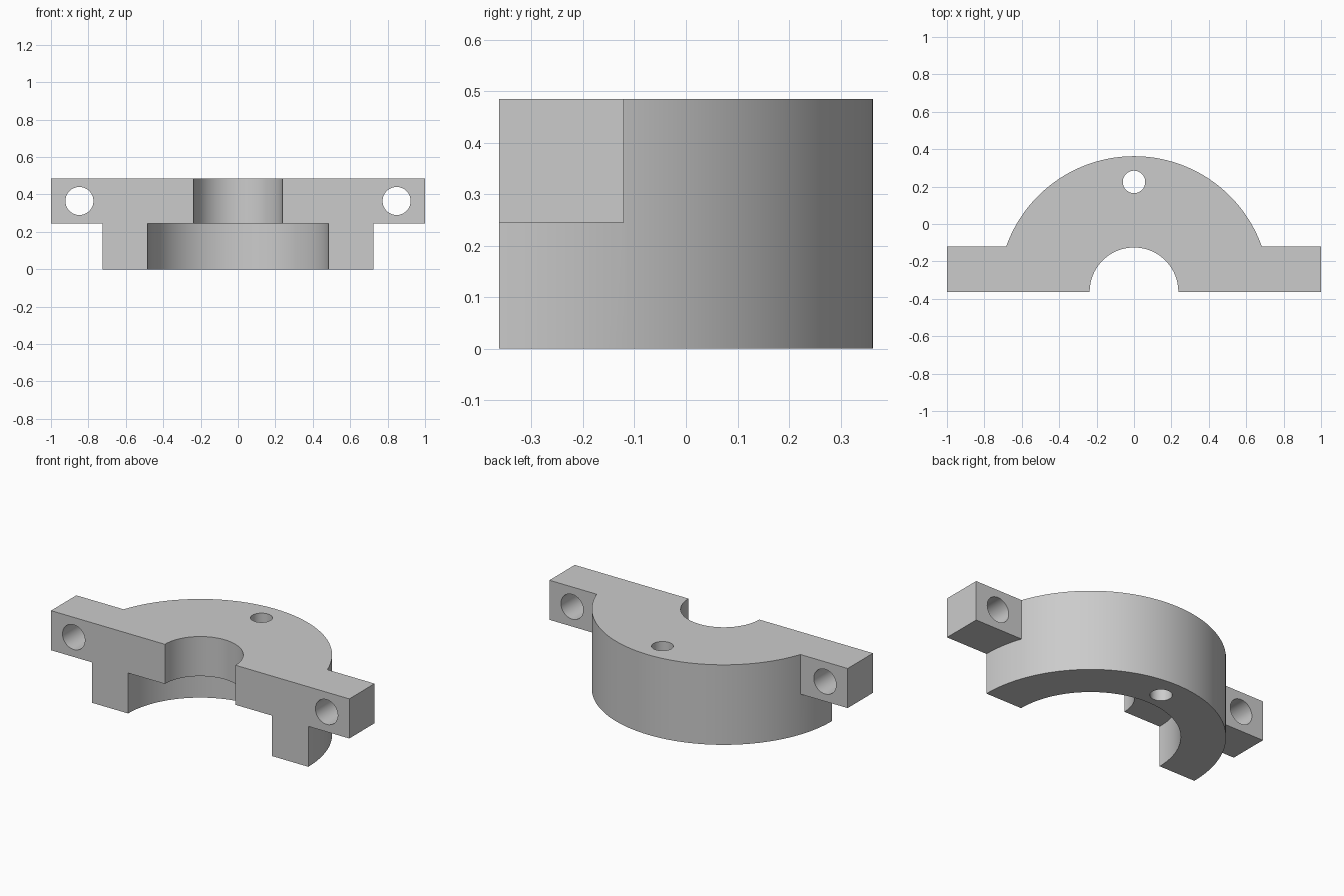
import bpy
from math import radians

if "Cube" in bpy.data.objects:
    bpy.data.objects.remove(bpy.data.objects["Cube"], do_unlink=True)

AXIS_Y = -0.3625      # split plane, holding the bore axis
HEIGHT = 0.485
STEP_Z = 0.245        # underside of the ears and top of the counterbore

grey = bpy.data.materials.new("plain grey")
grey.use_nodes = True
colour = (0.6, 0.6, 0.6, 1)
grey.diffuse_color = colour
grey.node_tree.nodes["Principled BSDF"].inputs["Base Color"].default_value = colour


def cylinder(name, radius, centre, depth, sides=64, tilt=0):
    bpy.ops.mesh.primitive_cylinder_add(vertices=sides, radius=radius, depth=depth,
                                        location=centre, rotation=(radians(tilt), 0, 0))
    obj = bpy.context.object
    obj.name = name
    obj.data.materials.append(grey)
    return obj


def box(name, low, high):
    centre = [(a + b) / 2 for a, b in zip(low, high)]
    bpy.ops.mesh.primitive_cube_add(size=1, location=centre)
    obj = bpy.context.object
    obj.name = name
    obj.scale = [b - a for a, b in zip(low, high)]
    obj.data.materials.append(grey)
    return obj


def combine(target, tool, operation):
    """Apply one boolean and discard its tool."""
    tool.hide_render = True
    mod = target.modifiers.new(tool.name, "BOOLEAN")
    mod.operation = operation
    mod.solver = "EXACT"
    mod.object = tool
    bpy.context.view_layer.objects.active = target
    bpy.ops.object.modifier_apply(modifier=mod.name)
    bpy.data.objects.remove(tool, do_unlink=True)


# Round body and ear bar, oversized and then trimmed to the half block
clamp = cylinder("clamp_half", 0.725, (0, AXIS_Y, 0.25), 0.8, 128)
combine(clamp, box("ear_bar", (-1.1, -0.6, STEP_Z), (1.1, -0.12, 0.6)), "UNION")
combine(clamp, box("envelope", (-1, AXIS_Y, 0), (1, 0.5, HEIGHT)), "INTERSECT")

# Stepped bore: narrow at the top, wide below
combine(clamp, cylinder("bore", 0.237, (0, AXIS_Y, 0.25), 1, 96), "DIFFERENCE")
combine(clamp, cylinder("counterbore", 0.483, (0, AXIS_Y, STEP_Z - 0.25), 0.5, 128), "DIFFERENCE")

# Pin hole through the body, bolt holes through the ears
combine(clamp, cylinder("pin_hole", 0.06, (0, 0.225, 0.25), 1), "DIFFERENCE")
for side in (-1, 1):
    hole = cylinder("bolt_hole", 0.075, (side * 0.848, -0.25, 0.365), 0.6, tilt=90)
    combine(clamp, hole, "DIFFERENCE")

# Smooth round walls, crisp edges
bpy.ops.object.select_all(action="DESELECT")
clamp.select_set(True)
bpy.context.view_layer.objects.active = clamp
bpy.ops.object.transform_apply(location=True, rotation=True, scale=True)
bpy.ops.object.shade_smooth_by_angle(angle=radians(30))
